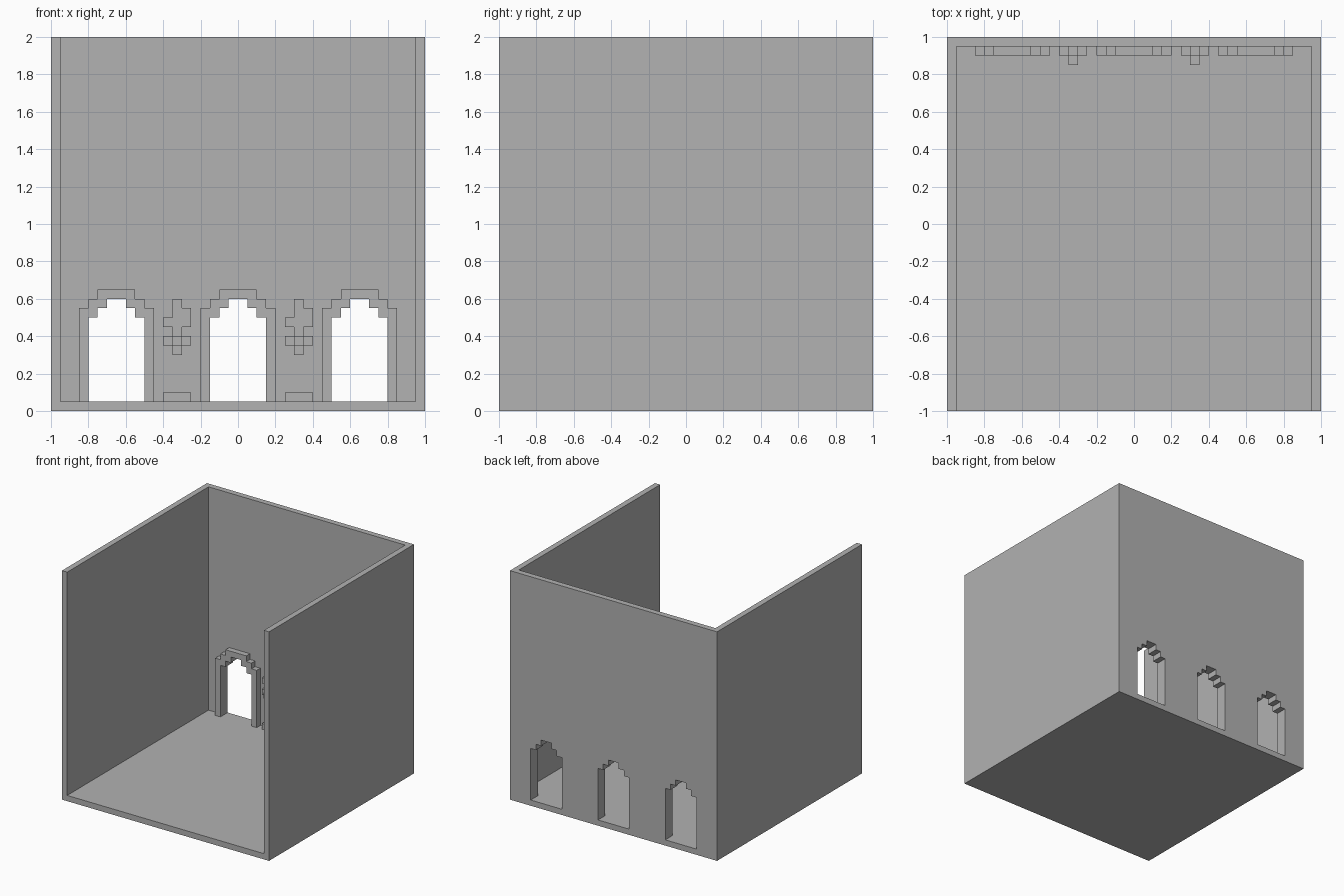
import bpy
import bmesh

UNIT = 0.05                  # one block
FLOOR, WALL = 0.05, 0.95     # floor top and inner face of the walls
ARCH_CENTRES = (-0.65, 0.0, 0.65)
SIDES = {"right": -1, "left": 1}

cube = bpy.data.objects.get("Cube")
if cube:
    bpy.data.objects.remove(cube, do_unlink=True)

stone = bpy.data.materials.new("grey stone")
stone.use_nodes = True
GREY = (0.445, 0.445, 0.445, 1)
stone.diffuse_color = GREY
stone.node_tree.nodes["Principled BSDF"].inputs["Base Color"].default_value = GREY


def prism(name, outline, y0, y1):
    """Extrude an (x, z) outline from y0 back to y1."""
    bm = bmesh.new()
    face = bm.faces.new([bm.verts.new((x, y0, z)) for x, z in outline])
    extruded = bmesh.ops.extrude_face_region(bm, geom=[face])["geom"]
    moved = [v for v in extruded if isinstance(v, bmesh.types.BMVert)]
    bmesh.ops.translate(bm, verts=moved, vec=(0, y1 - y0, 0))
    bmesh.ops.recalc_face_normals(bm, faces=bm.faces)
    mesh = bpy.data.meshes.new(name)
    bm.to_mesh(mesh)
    bm.free()
    mesh.materials.append(stone)
    obj = bpy.data.objects.new(name, mesh)
    bpy.context.collection.objects.link(obj)
    return obj


def block(name, x0, x1, y0, y1, z0, z1):
    return prism(name, [(x0, z0), (x1, z0), (x1, z1), (x0, z1)], y0, y1)


def carve(target, cutter):
    """Cut one solid out of another and discard the cutter."""
    cutter.hide_render = True
    mod = target.modifiers.new("carve", "BOOLEAN")
    mod.operation, mod.solver, mod.object = "DIFFERENCE", "EXACT", cutter
    bpy.context.view_layer.objects.active = target
    bpy.ops.object.modifier_apply(modifier=mod.name)
    bpy.data.objects.remove(cutter, do_unlink=True)


def stepped_arch(half, spring):
    """Right half of an arch, from its foot to its crown, in block steps."""
    points = [(half, FLOOR)]
    for step in range(3):
        x, z = half - step * UNIT, spring + step * UNIT
        if step:
            points.append((x, z - UNIT))
        points.append((x, z))
    return points


def mirrored(points, centre):
    """Second half of the outline comes from mirroring the first."""
    return ([(centre + x, z) for x, z in points]
            + [(centre - x, z) for x, z in reversed(points)])


# Room shell: floor and three walls, open at the front and top
room = block("room_shell", -1, 1, -1, 1, 0, 2)
carve(room, block("room_space", -WALL, WALL, -1.1, WALL, FLOOR, 2.1))

opening = stepped_arch(0.15, 0.5)
surround = stepped_arch(0.2, 0.55)
for place, centre in zip(("right", "middle", "left"), ARCH_CENTRES):
    # Doorway through the back wall
    carve(room, prism("doorway_space", mirrored(opening, centre), 0.92, 1.1))
    # Raised stepped surround with the doorway left open
    ring = mirrored(surround, centre) + mirrored(opening, centre)[::-1]
    prism(place + "_arch_surround", ring, WALL - UNIT, WALL)

# Wall torches and the low steps below them
FRONT = WALL - UNIT
for place, side in SIDES.items():
    cx = side * 0.325
    a, b, c, d = (cx + k * UNIT for k in (-1.5, -0.5, 0.5, 1.5))
    prism(place + "_torch_flame",
          [(a, 0.45), (d, 0.45), (d, 0.55), (c, 0.55), (c, 0.6),
           (b, 0.6), (b, 0.5), (a, 0.5)], FRONT, WALL)
    block(place + "_torch_handle", b, c, FRONT, WALL, 0.3, 0.45)
    block(place + "_bracket_right", a, b, FRONT, WALL, 0.35, 0.4)
    block(place + "_bracket_left", c, d, FRONT, WALL, 0.35, 0.4)
    block(place + "_bracket_front", b, c, FRONT - UNIT, FRONT, 0.35, 0.4)
    block(place + "_low_step", a, d, FRONT, WALL, FLOOR, FLOOR + UNIT)
